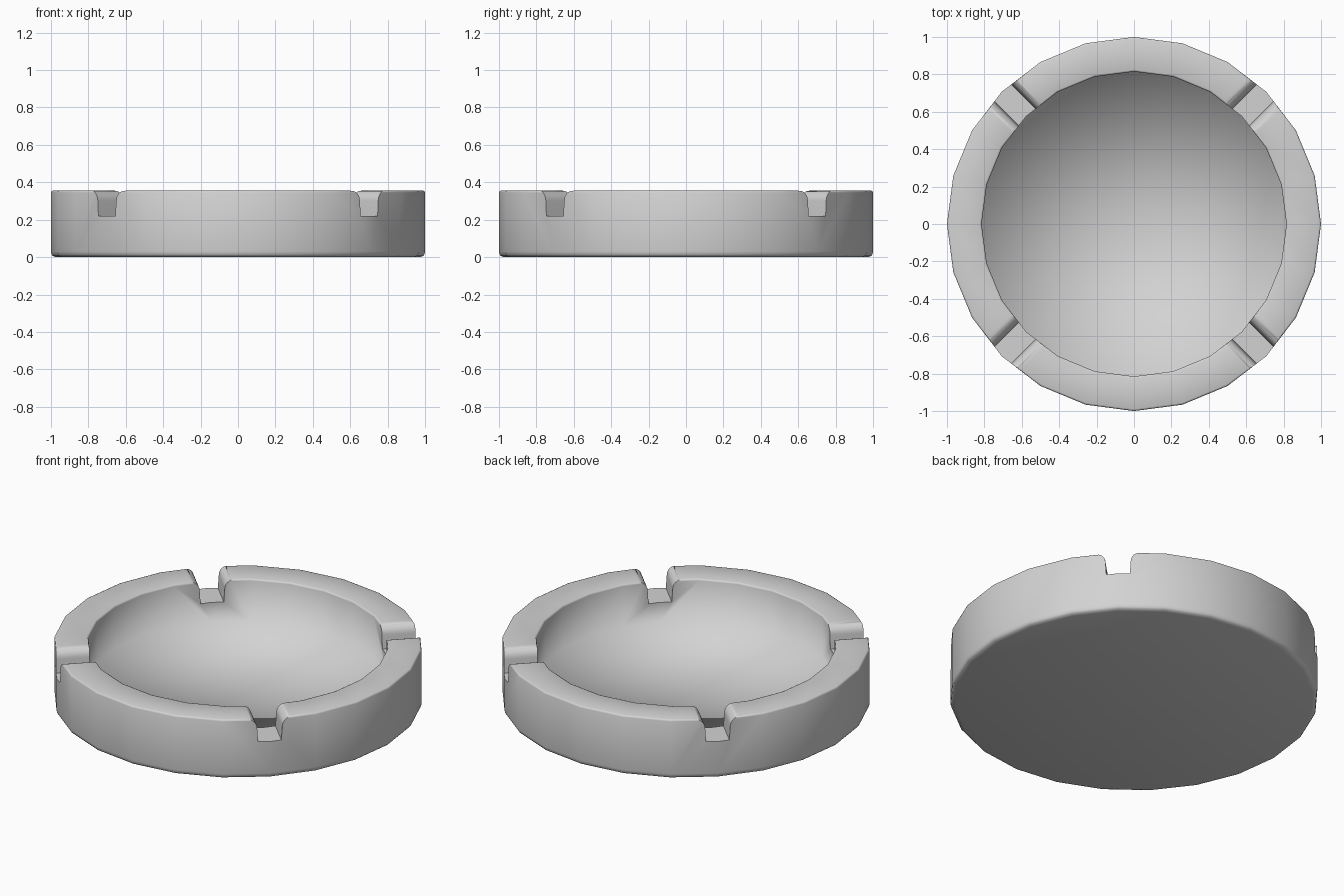
import bpy, bmesh, math
from mathutils import Matrix, Vector

cube = bpy.data.objects.get("Cube")
if cube:
    bpy.data.objects.remove(cube)

SIDES = 24
TOP = 0.355
FLOOR = 0.1
INNER = 0.815

grey = bpy.data.materials.new("light_grey")
grey.use_nodes = True
color = (0.65, 0.65, 0.65, 1)
grey.diffuse_color = color
grey.node_tree.nodes["Principled BSDF"].inputs["Base Color"].default_value = color


def make_object(name, bm):
    bmesh.ops.recalc_face_normals(bm, faces=bm.faces)
    mesh = bpy.data.meshes.new(name)
    bm.to_mesh(mesh)
    bm.free()
    mesh.materials.append(grey)
    obj = bpy.data.objects.new(name, mesh)
    bpy.context.collection.objects.link(obj)
    return obj


# Dish: half cross-section turned around the z axis, with slightly rounded rims
profile = [(0, 0), (0.972, 0), (0.99, 0.006), (0.997, 0.014), (1, 0.03),
           (1, TOP - 0.01), (0.997, TOP - 0.003), (0.99, TOP),
           (INNER + 0.01, TOP), (INNER + 0.003, TOP - 0.003), (INNER, TOP - 0.01),
           (INNER, FLOOR), (0, FLOOR)]
bm = bmesh.new()
verts = [bm.verts.new((r, 0, z)) for r, z in profile]
edges = [bm.edges.new(pair) for pair in zip(verts, verts[1:])]
bmesh.ops.spin(bm, geom=verts + edges, cent=(0, 0, 0), axis=(0, 0, 1),
               angle=math.tau, steps=SIDES, use_duplicate=False)
bmesh.ops.remove_doubles(bm, verts=bm.verts, dist=0.0005)
dish = make_object("dish", bm)

# Notch cutters: a slot with rounded shoulders, repeated on the diagonals
shoulder = [(0.064, 0.22), (0.069, 0.30)]
for i in range(1, 7):
    a = math.pi - i * math.pi / 12
    shoulder.append((0.124 + 0.055 * math.cos(a), 0.30 + 0.055 * math.sin(a)))
shoulder.append((0.124, 0.45))
outline = shoulder + [(-t, z) for t, z in reversed(shoulder)]
bm = bmesh.new()
for k in range(4):
    turn = Matrix.Rotation(math.radians(45 + 90 * k), 4, "Z")
    face = bm.faces.new([bm.verts.new(turn @ Vector((0.5, t, z))) for t, z in outline])
    ext = bmesh.ops.extrude_face_region(bm, geom=[face], use_keep_orig=True)
    moved = [v for v in ext["geom"] if isinstance(v, bmesh.types.BMVert)]
    bmesh.ops.translate(bm, verts=moved, vec=turn @ Vector((0.7, 0, 0)))
cutter = make_object("notch_cutter", bm)
cutter.hide_render = True

# Cut the notches, then smooth the curved surfaces
cut = dish.modifiers.new("notches", "BOOLEAN")
cut.operation = "DIFFERENCE"
cut.solver = "EXACT"
cut.object = cutter
for o in bpy.context.selected_objects:
    o.select_set(False)
bpy.context.view_layer.objects.active = dish
dish.select_set(True)
bpy.ops.object.modifier_apply(modifier=cut.name)
bpy.data.objects.remove(cutter)
bpy.ops.object.shade_smooth_by_angle(angle=math.radians(46))

# The inner wall blends softly into the floor
mesh = dish.data
for edge in mesh.edges:
    if all(abs(mesh.vertices[i].co.z - FLOOR) < 0.001 for i in edge.vertices):
        edge.use_edge_sharp = False
